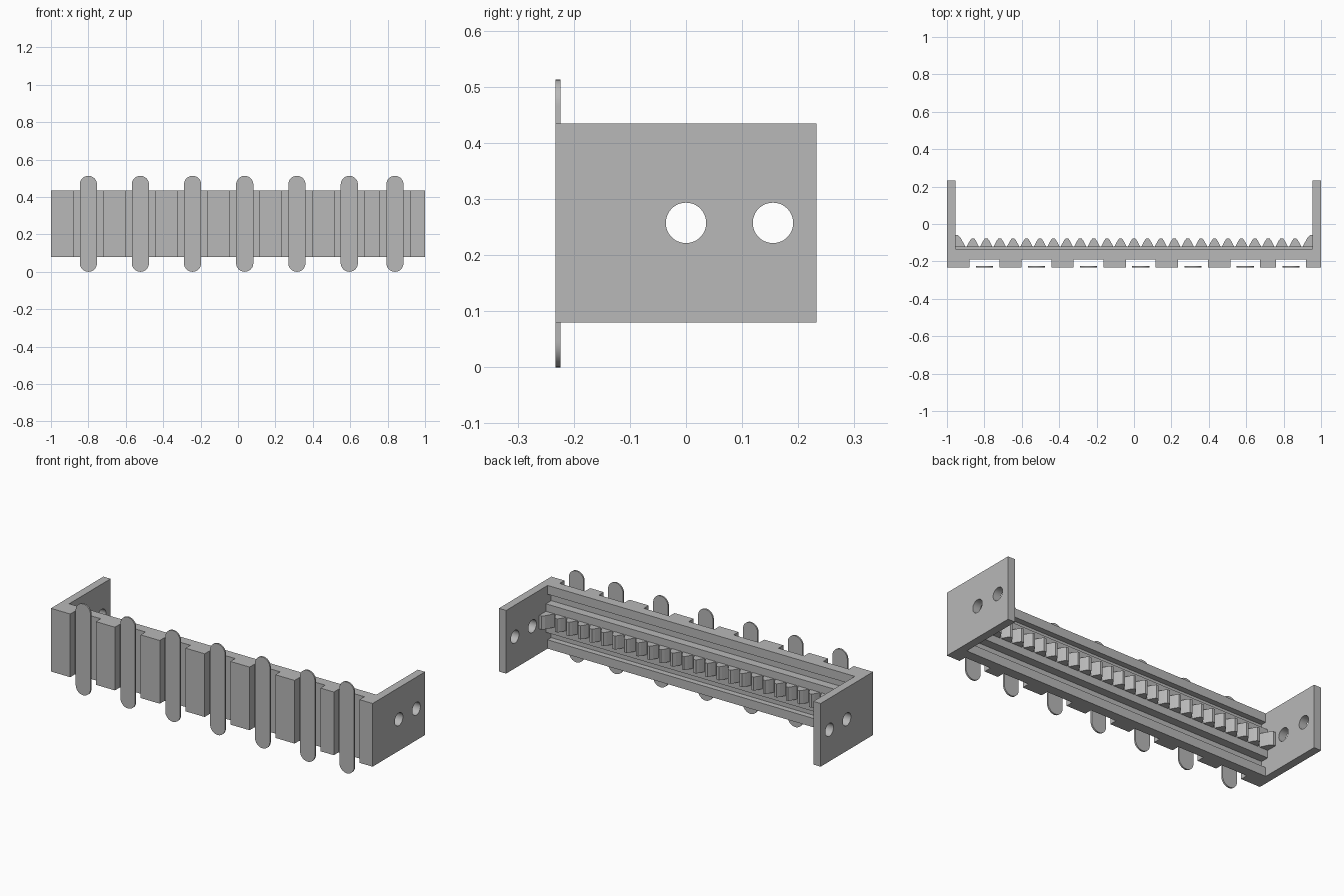
import bpy
import bmesh
from math import pi, sin, cos, radians
from mathutils import Matrix

if "Cube" in bpy.data.objects:
    bpy.data.objects.remove(bpy.data.objects["Cube"], do_unlink=True)

# Single flat grey
GREY = (0.48, 0.48, 0.48, 1)
grey = bpy.data.materials.new("plain grey")
grey.use_nodes = True
grey.diffuse_color = GREY
grey.node_tree.nodes["Principled BSDF"].inputs["Base Color"].default_value = GREY

# Main dimensions
BOTTOM, TOP = 0.08, 0.435
MID = (BOTTOM + TOP) / 2
FRONT, BACK = -0.233, 0.233
INNER = 0.955            # inside face of the end plates
WALL_BACK = -0.135
SLOT_FLOOR = -0.19
GROOVE_FLOOR = -0.167
RIDGE_FACE = -0.12
FINGERS = [-0.8, -0.522, -0.243, 0.036, 0.315, 0.595, 0.839]
SLOT_HALF = 0.08


def finish(bm, name):
    bmesh.ops.recalc_face_normals(bm, faces=bm.faces)
    mesh = bpy.data.meshes.new(name)
    bm.to_mesh(mesh)
    bm.free()
    mesh.materials.append(grey)
    obj = bpy.data.objects.new(name, mesh)
    bpy.context.collection.objects.link(obj)
    return obj


def add_prism(bm, points, axis, low, high):
    """Extrude a profile along z (points are x, y) or y (points are x, z)."""
    def place(p, depth):
        return (p[0], p[1], depth) if axis == "z" else (p[0], depth, p[1])
    face = bm.faces.new([bm.verts.new(place(p, low)) for p in points])
    moved = bmesh.ops.extrude_face_region(bm, geom=[face])["geom"]
    verts = [v for v in moved if isinstance(v, bmesh.types.BMVert)]
    shift = (0, 0, high - low) if axis == "z" else (0, high - low, 0)
    bmesh.ops.translate(bm, verts=verts, vec=shift)


def prism(name, points, axis, low, high):
    bm = bmesh.new()
    add_prism(bm, points, axis, low, high)
    return finish(bm, name)


def box(name, x, y, z):
    corners = [(x[0], y[0]), (x[1], y[0]), (x[1], y[1]), (x[0], y[1])]
    return prism(name, corners, "z", z[0], z[1])


def cut(target, cutter):
    mod = target.modifiers.new("cut", "BOOLEAN")
    mod.operation = "DIFFERENCE"
    mod.solver = "EXACT"
    mod.object = cutter
    bpy.context.view_layer.objects.active = target
    bpy.ops.object.modifier_apply(modifier=mod.name)
    bpy.data.objects.remove(cutter, do_unlink=True)


def smooth(obj):
    bpy.ops.object.select_all(action="DESELECT")
    obj.select_set(True)
    bpy.context.view_layer.objects.active = obj
    bpy.ops.object.shade_smooth_by_angle(angle=radians(30))


# Channel body: plan outline with front slots and two end plates
outline = [(-1, FRONT)]
for c in FINGERS:
    a, b = c - SLOT_HALF, c + SLOT_HALF
    outline += [(a, FRONT), (a, SLOT_FLOOR), (b, SLOT_FLOOR), (b, FRONT)]
outline += [(1, FRONT), (1, BACK), (INNER, BACK), (INNER, WALL_BACK),
            (-INNER, WALL_BACK), (-INNER, BACK), (-1, BACK)]
body = prism("channel_body", outline, "z", BOTTOM, TOP)

# Lengthwise grooves above and below the middle ridge
GROOVE_IN, GROOVE_OUT = 0.08, 0.128
for side in (-1, 1):
    z = sorted((MID + side * GROOVE_IN, MID + side * GROOVE_OUT))
    cut(body, box("groove_cutter", (-INNER, INNER), (GROOVE_FLOOR, -0.1), z))

# Bolt holes through both end plates
for y in (0, 0.155):
    bm = bmesh.new()
    turn = Matrix.Translation((0, y, MID)) @ Matrix.Rotation(pi / 2, 4, "Y")
    bmesh.ops.create_cone(bm, cap_ends=True, segments=48, radius1=0.036,
                          radius2=0.036, depth=2.4, matrix=turn)
    cut(body, finish(bm, "hole_cutter"))
smooth(body)

# Raised middle ridge that carries the rack
box("rack_ridge", (-INNER, INNER), (WALL_BACK, RIDGE_FACE),
    (MID - GROOVE_IN, MID + GROOVE_IN))

# Rack teeth, with a taller half tooth against each end plate
TOOTH_HALF = 0.038
PITCH = 0.0718
flank = [(0.032, 0), (0.025, 0.014), (0.017, 0.029), (0.007, 0.043)]
tooth = flank + [(-x, y) for x, y in reversed(flank)]
end_tooth = [(0, 0), (0.052, 0), (0.041, 0.022), (0.028, 0.046),
             (0.014, 0.06), (0, 0.06)]
bm = bmesh.new()
for i in range(-12, 13):
    add_prism(bm, [(i * PITCH + x, RIDGE_FACE + y) for x, y in tooth],
              "z", MID - TOOTH_HALF, MID + TOOTH_HALF)
for side in (-1, 1):
    add_prism(bm, [(side * (INNER - x), RIDGE_FACE + y) for x, y in end_tooth],
              "z", MID - TOOTH_HALF, MID + TOOTH_HALF)
finish(bm, "rack_teeth")

# Thin round-ended fingers standing in front of the slots
RADIUS, HEIGHT, STEPS = 0.046, 0.513, 16
pill = []
for centre, start in ((HEIGHT - RADIUS, 0), (RADIUS, pi)):
    for i in range(STEPS + 1):
        t = start + pi * i / STEPS
        pill.append((RADIUS * cos(t), centre + RADIUS * sin(t)))
for n, c in enumerate(FINGERS, 1):
    finger = prism(f"finger_{n}", [(c + x, z) for x, z in pill],
                   "y", FRONT, FRONT + 0.009)
    smooth(finger)
